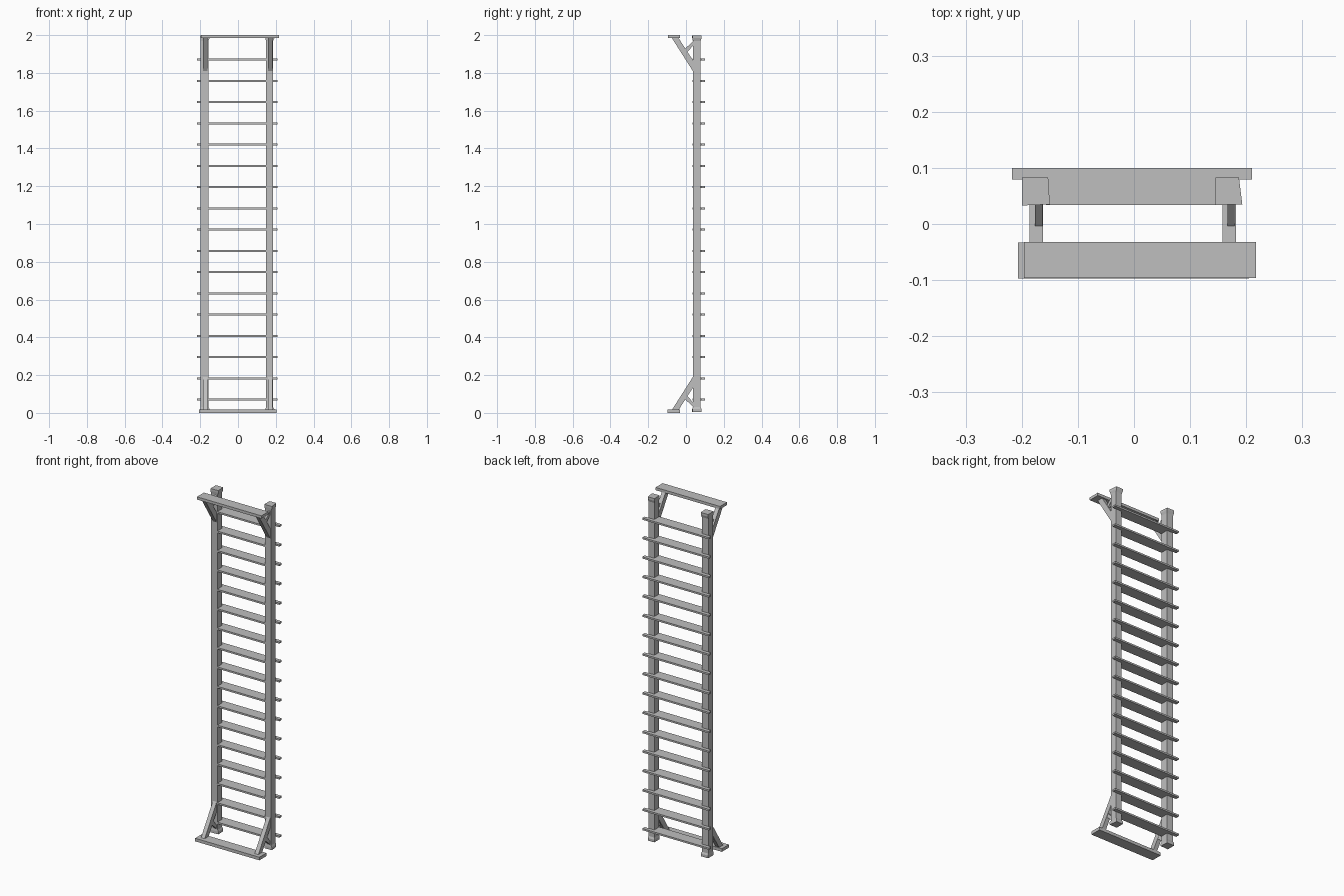
import bpy, bmesh

cube = bpy.data.objects.get("Cube")
if cube:
    bpy.data.objects.remove(cube, do_unlink=True)

grey = bpy.data.materials.new("plain_grey")
grey.use_nodes = True
grey.diffuse_color = (0.52, 0.52, 0.52, 1)
grey.node_tree.nodes["Principled BSDF"].inputs["Base Color"].default_value = (0.52, 0.52, 0.52, 1)


def loft(name, rings):
    """Skin a closed solid through rings with equal point counts."""
    bm = bmesh.new()
    loops = [[bm.verts.new(p) for p in ring] for ring in rings]
    n = len(loops[0])
    for a, b in zip(loops, loops[1:]):
        for i in range(n):
            j = (i + 1) % n
            bm.faces.new((a[i], a[j], b[j], b[i]))
    bm.faces.new(loops[0])
    bm.faces.new(loops[-1])
    bmesh.ops.recalc_face_normals(bm, faces=bm.faces)
    mesh = bpy.data.meshes.new(name)
    bm.to_mesh(mesh)
    bm.free()
    mesh.materials.append(grey)
    obj = bpy.data.objects.new(name, mesh)
    bpy.context.collection.objects.link(obj)
    return obj


def slab(name, outline, z0, z1):
    """Extrude an xy outline upward."""
    return loft(name, [[(x, y, z) for x, y in outline] for z in (z0, z1)])


def side_plate(name, profile, x0, x1):
    """Extrude a yz profile sideways."""
    return loft(name, [[(x, y, z) for y, z in profile] for x in (x0, x1)])


def rect(x0, x1, y0, y1):
    return [(x0, y0), (x1, y0), (x1, y1), (x0, y1)]


# Posts: slim shafts with slightly flared, skewed ends
shafts = {"right": rect(-0.198, -0.156, 0.036, 0.078),
          "left": rect(0.148, 0.186, 0.036, 0.078)}
ends = {"right": [(-0.2, 0.033), (-0.15, 0.035), (-0.153, 0.083), (-0.2, 0.083)],
        "left": [(0.145, 0.034), (0.193, 0.035), (0.187, 0.083), (0.145, 0.083)]}
for side in shafts:
    levels = [(0.005, ends), (0.02, ends), (0.03, shafts),
              (1.97, shafts), (1.985, ends), (1.998, ends)]
    loft(side + "_post", [[(x, y, z) for x, y in shape[side]] for z, shape in levels])

# Treads: notched around the posts, with wide rear tabs
tread = [(-0.157, 0.034), (0.149, 0.034), (0.149, 0.079), (0.21, 0.079),
         (0.21, 0.1), (-0.217, 0.1), (-0.217, 0.079), (-0.157, 0.079)]
for i in range(17):
    z = 0.07 + i * 0.1125
    slab(f"tread_{i + 1}", tread, z - 0.005, z + 0.005)

# Crossbeams standing off at the front
slab("bottom_crossbeam", rect(-0.207, 0.205, -0.097, -0.033), 0, 0.018)
slab("top_crossbeam", rect(-0.196, 0.217, -0.096, -0.032), 1.984, 2)

# Diagonal braces with small struts, flipped for the bottom end
brace = [(-0.075, 1.985), (-0.04, 1.985), (0.038, 1.865), (0.038, 1.807)]
strut = [(-0.008, 1.925), (0.002, 1.905), (0.038, 1.945), (0.038, 1.968)]
braces_x = {"right": (-0.186, -0.162), "left": (0.158, 0.182)}
struts_x = {"right": (-0.176, -0.163), "left": (0.167, 0.179)}
for side in braces_x:
    for end in ("top", "bottom"):
        def place(profile):
            return profile if end == "top" else [(y, 2 - z) for y, z in profile]
        side_plate(f"{end}_{side}_brace", place(brace), *braces_x[side])
        side_plate(f"{end}_{side}_strut", place(strut), *struts_x[side])
